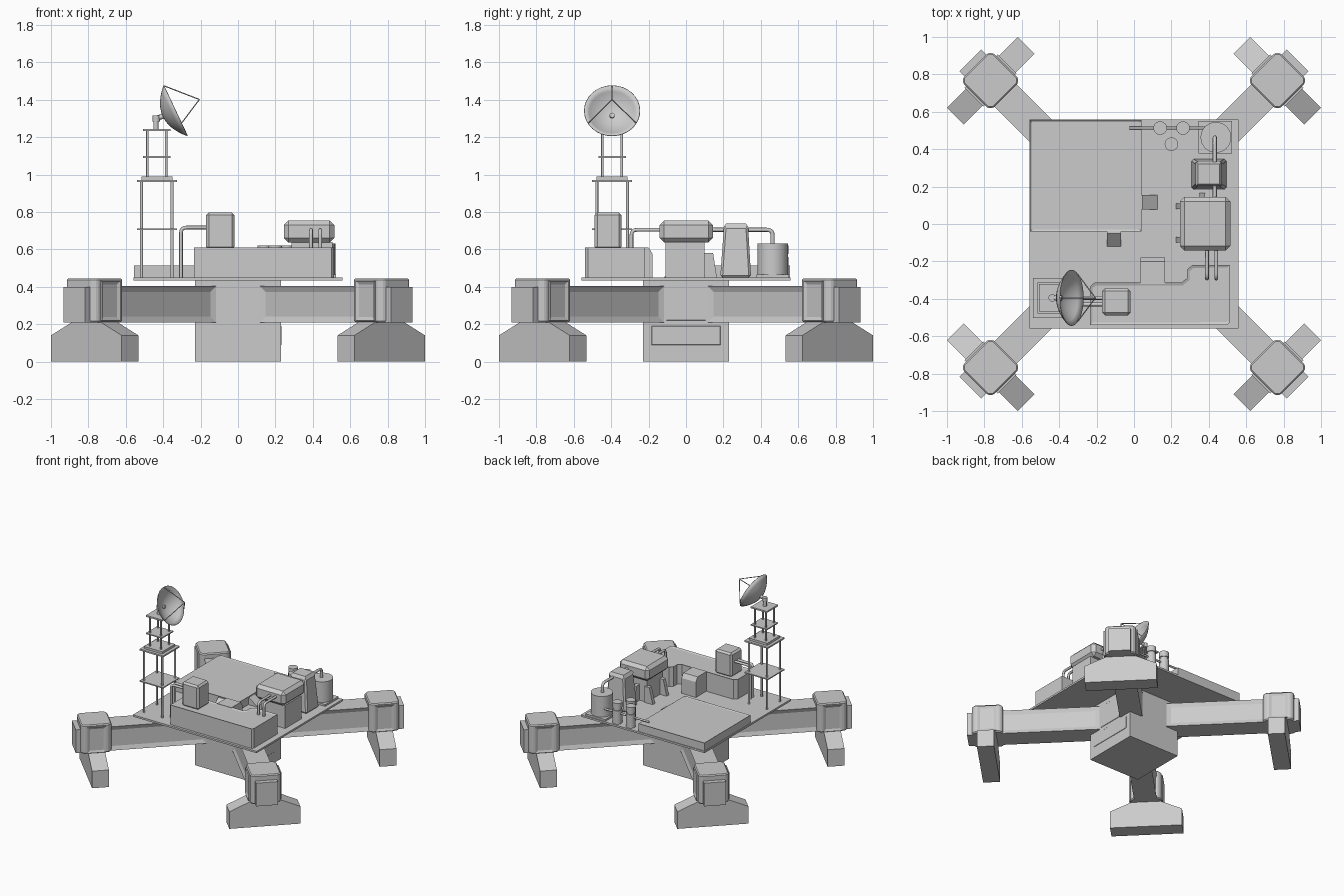
import bpy, bmesh
from math import radians, cos, sin, pi
from mathutils import Matrix, Vector

if "Cube" in bpy.data.objects:
    bpy.data.objects.remove(bpy.data.objects["Cube"])


def finish(bm, name, mat=None, bevel=0, smooth=False):
    bmesh.ops.recalc_face_normals(bm, faces=bm.faces[:])
    if mat is not None:
        bm.transform(mat)
    me = bpy.data.meshes.new(name)
    bm.to_mesh(me)
    bm.free()
    ob = bpy.data.objects.new(name, me)
    bpy.context.collection.objects.link(ob)
    if bevel:
        m = ob.modifiers.new("chamfer", 'BEVEL')
        m.width, m.segments = bevel, 1
    if smooth:
        bpy.context.view_layer.objects.active = ob
        ob.select_set(True)
        bpy.ops.object.shade_smooth_by_angle(angle=radians(40))
        ob.select_set(False)
    return ob


def recess(bm, normal, width, depth):
    """Inset the faces that point along +normal and push them in."""
    bmesh.ops.recalc_face_normals(bm, faces=bm.faces[:])
    faces = [f for f in bm.faces if f.normal.dot(Vector(normal)) > 0.99]
    bmesh.ops.inset_individual(bm, faces=faces, thickness=width, depth=-depth)


def prism(name, pts, z0, z1, top=None, mat=None, bevel=0, panels=()):
    """Extrude an outline from z0 to z1, optionally to a different top outline."""
    bm = bmesh.new()
    a = [bm.verts.new((x, y, z0)) for x, y in pts]
    b = [bm.verts.new((x, y, z1)) for x, y in (top or pts)]
    bm.faces.new(a[::-1])
    bm.faces.new(b)
    n = len(pts)
    for i in range(n):
        j = (i + 1) % n
        bm.faces.new((a[i], a[j], b[j], b[i]))
    for normal, w, d in panels:
        recess(bm, normal, w, d)
    return finish(bm, name, mat, bevel)


def rect(x0, x1, y0, y1):
    return [(x0, y0), (x1, y0), (x1, y1), (x0, y1)]


def box(name, x0, x1, y0, y1, z0, z1, **kw):
    return prism(name, rect(x0, x1, y0, y1), z0, z1, **kw)


def cyl(name, x, y, r, z0, z1, seg=24, r2=None):
    bm = bmesh.new()
    bmesh.ops.create_cone(bm, cap_ends=True, segments=seg, radius1=r, radius2=r if r2 is None else r2,
                          depth=z1 - z0, matrix=Matrix.Translation((x, y, (z0 + z1) / 2)))
    return finish(bm, name, smooth=True)


def pipe(name, pts, r, bend=0.03):
    """Round tube along a path with rounded elbows."""
    p = [Vector(q) for q in pts]
    path = [p[0]]
    for a, b, c in zip(p, p[1:], p[2:]):
        s, e = b + (a - b).normalized() * bend, b + (c - b).normalized() * bend
        path += [s * (1 - t) ** 2 + b * 2 * t * (1 - t) + e * t * t for t in (0, .25, .5, .75, 1)]
    path.append(p[-1])
    cu = bpy.data.curves.new(name, 'CURVE')
    cu.dimensions, cu.bevel_depth, cu.bevel_resolution, cu.use_fill_caps = '3D', r, 2, True
    sp = cu.splines.new('POLY')
    sp.points.add(len(path) - 1)
    for q, v in zip(sp.points, path):
        q.co = (*v, 1)
    ob = bpy.data.objects.new(name, cu)
    bpy.context.collection.objects.link(ob)


# central column with side panels
box("central_column", -.23, .23, -.23, .23, 0, .44)
box("column_upper_panel", .228, .233, -.105, .105, .22, .4, bevel=.002)
box("column_lower_panel", .228, .233, -.185, .185, .09, .19, bevel=.002)

# four diagonal legs, built along +x and turned
UPX = Matrix.Rotation(pi / 2, 4, 'Z') @ Matrix.Rotation(pi / 2, 4, 'X')  # profile (y, z) extruded in x
for k in range(4):
    R = Matrix.Rotation(radians(45 + 90 * k), 4, 'Z')
    box(f"leg_arm_{k}", .25, 1.0, -.085, .085, .21, .405, mat=R,
        panels=[((0, 1, 0), .045, .012), ((0, -1, 0), .045, .012)])
    h, c = .115, .022
    octo = [(1.085 + x, y) for x, y in [(-h + c, -h), (h - c, -h), (h, -h + c), (h, h - c),
                                        (h - c, h), (-h + c, h), (-h, h - c), (-h, -h + c)]]
    prism(f"leg_block_{k}", octo, .21, .445, mat=R, bevel=.008)
    box(f"leg_outer_plate_{k}", 1.19, 1.237, -.082, .082, .21, .4, mat=R)
    for s in (-1, 1):
        box(f"leg_side_plate_{k}", 1.015, 1.155, s * .117 - .008, s * .117 + .008, .22, .43,
            mat=R, panels=[((0, s, 0), .025, .008)])
    prism(f"foot_{k}", [(-.268, 0), (.268, 0), (.268, .14), (.1, .215), (-.1, .215), (-.268, .14)],
          1.02, 1.147, mat=R @ UPX)

# platform and raised landing deck with two ramps
box("platform", -.56, .56, -.56, .56, .435, .45)
box("landing_deck", -.555, .04, -.04, .555, .45, .515, panels=[((0, 0, 1), .014, .005)])
box("deck_ramp_right", .035, .125, .078, .155, .45, .51, top=rect(.035, .045, .078, .155))
box("deck_ramp_front", -.145, -.07, -.12, -.035, .45, .51, top=rect(-.145, -.07, -.05, -.035))

# long front building, annex and cabin
prism("front_building", [(-.235, -.54), (.5, -.54), (.512, -.525), (.512, -.22), (.31, -.22), (.283, -.245),
                         (.283, -.29), (.255, -.312), (-.21, -.312), (-.235, -.335)], .45, .61,
      panels=[((0, 0, 1), .017, .006)])
box("building_annex", .035, .165, -.32, -.178, .45, .575)
box("building_annex_top", .035, .165, -.32, -.178, .575, .61, top=rect(.035, .165, -.32, -.2))
box("cabin", -.17, -.018, -.488, -.345, .6, .797, bevel=.014)
for y in (-.395, -.43):
    pipe("cabin_pipe", [(-.16, y, .717), (-.305, y, .717), (-.305, y, .45)], .01)

# big raised tank house on pedestal with buttresses
box("tank_house", .245, .515, -.142, .145, .637, .755, bevel=.025)
box("tank_house_pedestal", .285, .505, -.11, .1, .45, .64)
for y in (-.085, .095):
    box("side_buttress", .225, .3, y - .015, y + .015, .45, .58, top=rect(.255, .3, y - .015, y + .015))
box("back_buttress", .35, .38, .09, .165, .45, .58, top=rect(.35, .38, .09, .145))
for x in (.39, .44):
    pipe("house_pipe", [(x, -.13, .705), (x, -.292, .705), (x, -.292, .6)], .01)

# tapered cooling tower, storage tank and connecting pipe
box("cooling_tower", .307, .495, .183, .348, .45, .725, top=rect(.33, .47, .203, .332), bevel=.012)
box("cooling_tower_cap", .33, .47, .203, .332, .72, .74, top=rect(.342, .458, .215, .32))
box("tank_base", .345, .525, .378, .552, .45, .465)
cyl("storage_tank", .438, .463, .082, .465, .633, 32)
pipe("tank_pipe", [(.432, .1, .705), (.432, .463, .705), (.432, .463, .62)], .011)

# three small bottles and a low pipe
for x, y in ((.14, .513), (.262, .513), (.2, .427)):
    cyl("bottle", x, y, .036, .45, .56)
    cyl("bottle_neck", x, y, .03, .56, .575)
    cyl("bottle_cap", x, y, .036, .575, .62)
pipe("bottle_pipe", [(-.025, .513, .53), (.38, .513, .53)], .008)

# lattice mast
MX, MY = -.434, -.395


def plate(name, h, z0, z1):
    box(name, MX - h, MX + h, MY - h, MY + h, z0, z1)


for sx in (-1, 1):
    for sy in (-1, 1):
        cyl("mast_lower_post", MX + sx * .082, MY + sy * .082, .008, .45, .97, 10)
        cyl("mast_upper_post", MX + sx * .05, MY + sy * .052, .007, .98, 1.24, 10)
plate("mast_lower_shelf", .107, .704, .713)
plate("mast_middle_plate", .107, .96, .972)
plate("mast_middle_cap", .083, .972, .99)
plate("mast_upper_shelf", .073, 1.09, 1.099)
plate("mast_top_plate", .073, 1.232, 1.244)

# dish with mount, feed struts and feed
pipe("dish_mount", [(MX - .005, MY, 1.24), (MX - .005, MY, 1.3), (-.385, MY, 1.318)], .014, .015)
cyl("dish_pivot", MX - .003, MY, .02, 1.285, 1.315, 16)
axis = Vector((.904, 0, .427))
M = Matrix.Translation((-.333, MY, 1.342)) @ axis.to_track_quat('Z', 'Y').to_matrix().to_4x4()
bm = bmesh.new()
prof = [bm.verts.new((r, 0, .074 * (r / .149) ** 2 - .074)) for r in [.149 * i / 6 for i in range(7)]]
edges = [bm.edges.new(e) for e in zip(prof, prof[1:])]
bmesh.ops.spin(bm, geom=prof + edges, cent=(0, 0, 0), axis=(0, 0, 1), angle=2 * pi, steps=32)
bmesh.ops.remove_doubles(bm, verts=bm.verts[:], dist=1e-4)
dish = finish(bm, "dish", M, smooth=True)
m = dish.modifiers.new("thickness", 'SOLIDIFY')
m.thickness, m.offset = .004, 0
focus = M @ Vector((0, 0, .14))
up = (M.inverted().to_3x3() @ Vector((0, 0, 1)))
up.z = 0
up.normalize()
for k in range(3):
    rim = Matrix.Rotation(2 * pi * k / 3, 3, 'Z') @ up * .147
    pipe("feed_strut", [M @ rim, focus], .003)
